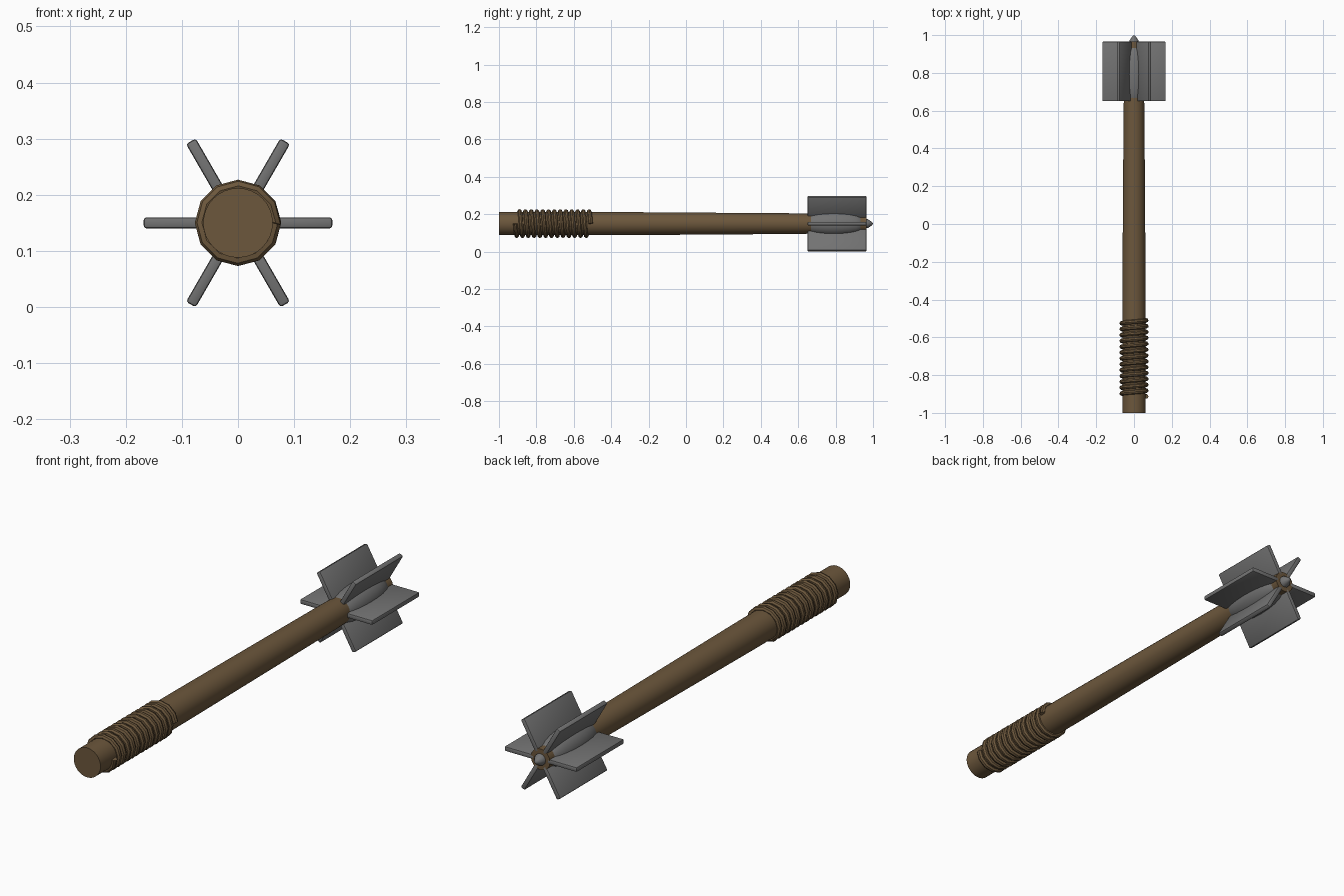
import bpy
import bmesh
import math
from mathutils import Matrix, Vector

cube = bpy.data.objects.get("Cube")
if cube:
    bpy.data.objects.remove(cube, do_unlink=True)

AXIS_Z = 0.15


def make_material(name, rgb):
    mat = bpy.data.materials.new(name)
    mat.use_nodes = True
    mat.diffuse_color = (*rgb, 1)
    bsdf = mat.node_tree.nodes["Principled BSDF"]
    bsdf.inputs["Base Color"].default_value = (*rgb, 1)
    bsdf.inputs["Roughness"].default_value = 0.7
    return mat


def add_object(name, data, mat):
    obj = bpy.data.objects.new(name, data)
    obj.location.z = AXIS_Z
    bpy.context.collection.objects.link(obj)
    data.materials.append(mat)
    return obj


def smooth(obj, angle=35):
    bpy.ops.object.select_all(action="DESELECT")
    obj.select_set(True)
    bpy.context.view_layer.objects.active = obj
    bpy.ops.object.shade_smooth_by_angle(angle=math.radians(angle))


def lathe(name, profile, sides, mat):
    """Turn (radius, y) points around the long axis."""
    bm = bmesh.new()
    verts = [bm.verts.new((r, y, 0)) for r, y in profile]
    edges = [bm.edges.new(pair) for pair in zip(verts, verts[1:])]
    bmesh.ops.spin(bm, geom=verts + edges, cent=(0, 0, 0), axis=(0, 1, 0),
                   angle=math.tau, steps=sides, use_merge=True)
    bmesh.ops.remove_doubles(bm, verts=bm.verts, dist=0.0001)
    bmesh.ops.recalc_face_normals(bm, faces=bm.faces)
    mesh = bpy.data.meshes.new(name)
    bm.to_mesh(mesh)
    bm.free()
    obj = add_object(name, mesh, mat)
    smooth(obj)
    return obj


wood = make_material("brown_wood", (0.15, 0.095, 0.045))
steel = make_material("grey_steel", (0.17, 0.17, 0.17))

# Tapered shaft running through the head
lathe("shaft", [(0, -1), (0.062, -1), (0.062, -0.4), (0.055, 0.62),
                (0.045, 0.9), (0.044, 0.965), (0, 0.965)], 32, wood)

# Swollen core between the flanges
steps = 12
core = [(0.069 * math.sin(math.pi * i / steps) ** 0.7,
         0.79 - 0.17 * math.cos(math.pi * i / steps)) for i in range(steps + 1)]
core[0], core[-1] = (0, core[0][1]), (0, core[-1][1])
lathe("head_core", core, 24, steel)

# Pointed end stud
lathe("end_stud", [(0, 0.95), (0.025, 0.95), (0.024, 0.972),
                   (0.009, 0.994), (0, 1)], 12, steel)

# Six radial flanges
for i in range(6):
    bm = bmesh.new()
    bmesh.ops.create_cube(bm, size=1)
    bmesh.ops.scale(bm, verts=bm.verts, vec=(0.138, 0.315, 0.02))
    bmesh.ops.translate(bm, verts=bm.verts, vec=(0.099, 0.8075, 0))
    bmesh.ops.bevel(bm, geom=bm.edges[:], offset=0.005, segments=2,
                    profile=0.5, affect="EDGES")
    bmesh.ops.rotate(bm, verts=bm.verts,
                     matrix=Matrix.Rotation(i * math.tau / 6, 3, "Y"))
    mesh = bpy.data.meshes.new("flange")
    bm.to_mesh(mesh)
    bm.free()
    smooth(add_object(f"flange_{i + 1}", mesh, steel))

# Cord wound around the grip, twelve straight runs per turn
TURNS, SEGMENTS = 13, 12
curve = bpy.data.curves.new("grip_cord", "CURVE")
curve.dimensions = "3D"
curve.bevel_depth = 0.012
curve.bevel_resolution = 2
curve.use_fill_caps = True
count = TURNS * SEGMENTS + 1
path = curve.splines.new("POLY")
path.points.add(count - 1)
for i, point in enumerate(path.points):
    turn = -math.tau * i / SEGMENTS
    y = -0.913 + 0.403 * i / (count - 1)
    point.co = (0.065 * math.cos(turn), y, 0.065 * math.sin(turn), 1)
cord = add_object("grip_cord", curve, wood)
bpy.ops.object.select_all(action="DESELECT")
cord.select_set(True)
bpy.context.view_layer.objects.active = cord
bpy.ops.object.convert(target="MESH")
smooth(bpy.context.view_layer.objects.active, 40)
